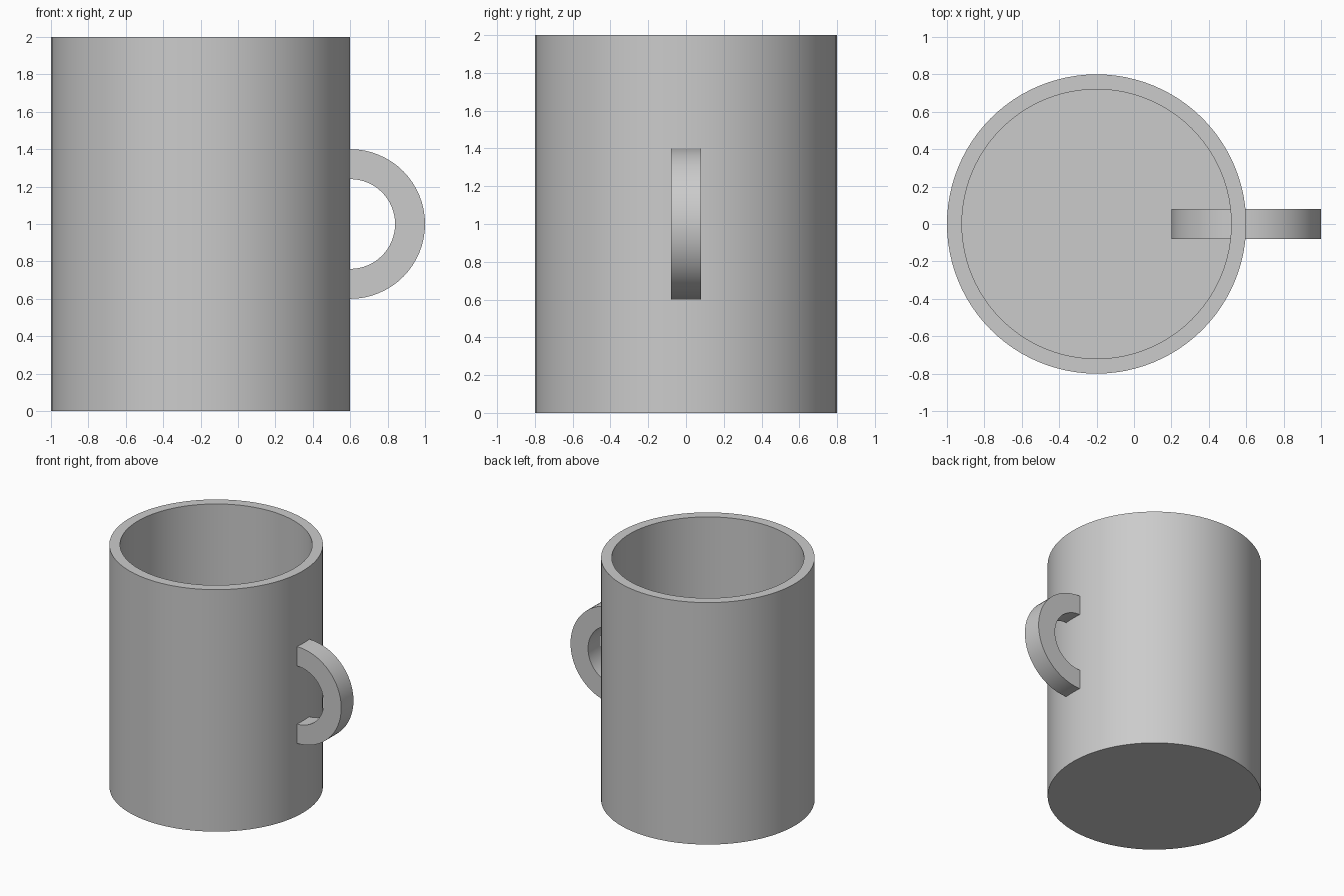
import bpy, bmesh
from math import pi
from mathutils import Matrix, Vector

if "Cube" in bpy.data.objects:
    bpy.data.objects.remove(bpy.data.objects["Cube"], do_unlink=True)

# Single plain grey material
grey = bpy.data.materials.new("plain_grey")
grey.use_nodes = True
colour = (0.6, 0.6, 0.6, 1)
grey.diffuse_color = colour
grey.node_tree.nodes["Principled BSDF"].inputs["Base Color"].default_value = colour


def lathe(name, profile, closed, steps, matrix):
    """Spin a (radius, height) profile about z, then place it with matrix."""
    bm = bmesh.new()
    verts = [bm.verts.new((r, 0, h)) for r, h in profile]
    pairs = list(zip(verts, verts[1:]))
    if closed:
        pairs.append((verts[-1], verts[0]))
    edges = [bm.edges.new(p) for p in pairs]
    bmesh.ops.spin(bm, geom=verts + edges, cent=(0, 0, 0), axis=(0, 0, 1),
                   angle=2 * pi, steps=steps, use_merge=True)
    bmesh.ops.remove_doubles(bm, verts=bm.verts, dist=1e-5)
    bmesh.ops.transform(bm, matrix=matrix, verts=bm.verts)
    bmesh.ops.recalc_face_normals(bm, faces=bm.faces)
    mesh = bpy.data.meshes.new(name)
    bm.to_mesh(mesh)
    bm.free()
    mesh.materials.append(grey)
    obj = bpy.data.objects.new(name, mesh)
    bpy.context.collection.objects.link(obj)
    bpy.ops.object.select_all(action="DESELECT")
    obj.select_set(True)
    bpy.context.view_layer.objects.active = obj
    bpy.ops.object.shade_smooth_by_angle(angle=pi / 6)
    return obj


# Hollow cup with a thin floor
outer, inner, height, floor = 0.8, 0.72, 2.0, 0.08
lathe("cup_body",
      [(0, 0), (outer, 0), (outer, height), (inner, height), (inner, floor), (0, floor)],
      False, 96, Matrix.Translation(Vector((-0.2, 0, 0))))

# Flat-sided ring handle, passing through the cup wall
half = 0.08
lathe("handle_ring",
      [(0.24, -half), (0.4, -half), (0.4, half), (0.24, half)],
      True, 64, Matrix.Translation(Vector((0.6, 0, 1))) @ Matrix.Rotation(pi / 2, 4, "X"))
